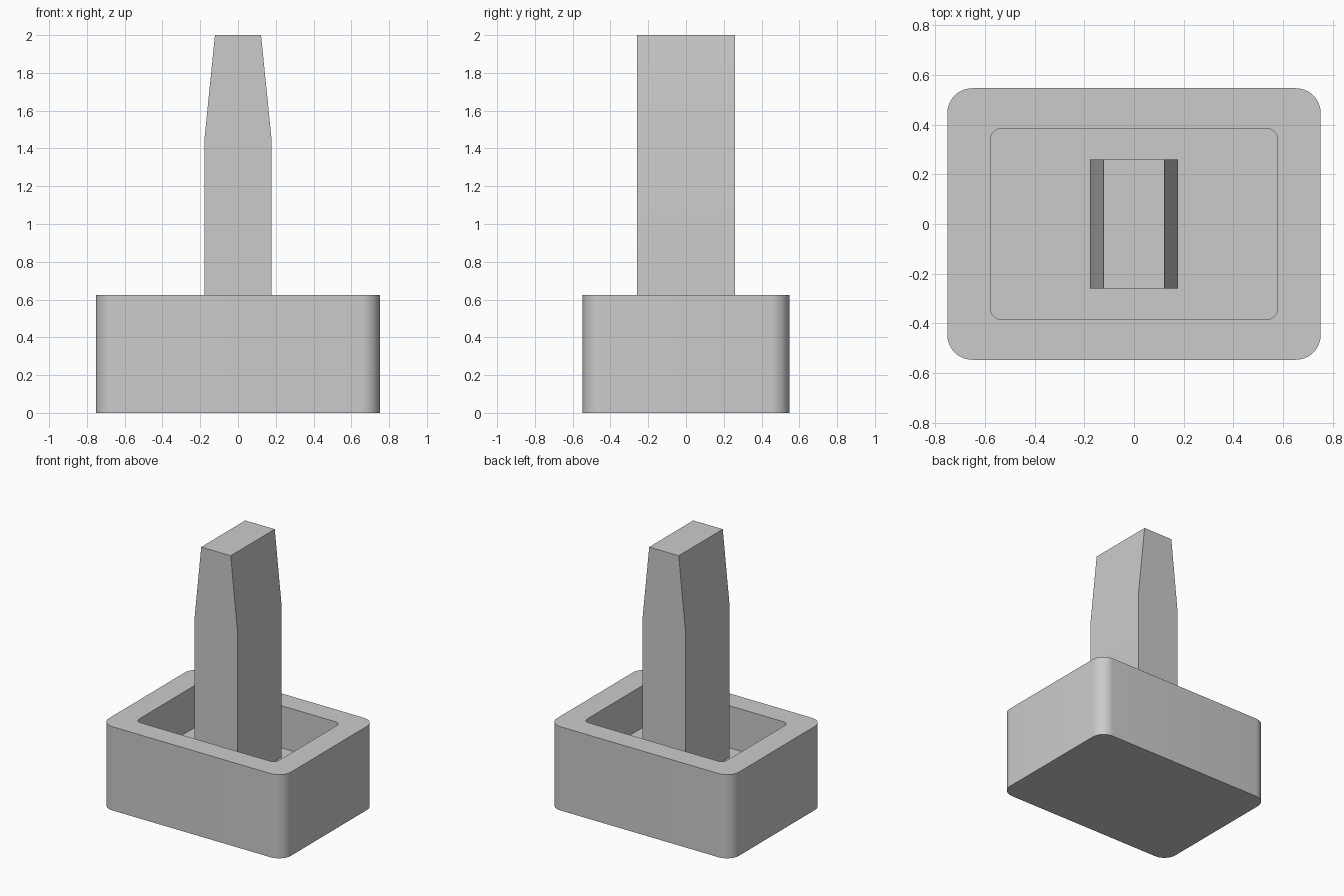
import bpy, bmesh, math

cube = bpy.data.objects.get("Cube")
if cube:
    bpy.data.objects.remove(cube, do_unlink=True)

# Single grey material
GREY = (0.6, 0.6, 0.6, 1.0)
grey = bpy.data.materials.new("plain grey")
grey.use_nodes = True
grey.diffuse_color = GREY
grey.node_tree.nodes["Principled BSDF"].inputs["Base Color"].default_value = GREY

HEIGHT = 0.625
FLOOR = 0.31


def rounded_loop(bm, half_x, half_y, radius, z, steps=10):
    """Ring of vertices around a rounded rectangle."""
    ring = []
    for quarter, (sx, sy) in enumerate([(1, 1), (-1, 1), (-1, -1), (1, -1)]):
        for i in range(steps + 1):
            a = (quarter + i / steps) * math.pi / 2
            ring.append(bm.verts.new((sx * (half_x - radius) + radius * math.cos(a),
                                      sy * (half_y - radius) + radius * math.sin(a), z)))
    return ring


def bridge(bm, lower, upper):
    n = len(lower)
    for i in range(n):
        j = (i + 1) % n
        bm.faces.new((lower[i], lower[j], upper[j], upper[i]))


def finish(bm, name):
    bmesh.ops.recalc_face_normals(bm, faces=bm.faces)
    mesh = bpy.data.meshes.new(name)
    bm.to_mesh(mesh)
    bm.free()
    mesh.materials.append(grey)
    obj = bpy.data.objects.new(name, mesh)
    bpy.context.collection.objects.link(obj)
    bpy.ops.object.select_all(action="DESELECT")
    obj.select_set(True)
    bpy.context.view_layer.objects.active = obj
    bpy.ops.object.shade_smooth_by_angle(angle=math.radians(30))
    return obj


# Open tray: outer wall, rim, inner wall and raised floor
bm = bmesh.new()
rings = [rounded_loop(bm, 0.752, 0.547, 0.1, 0),
         rounded_loop(bm, 0.752, 0.547, 0.1, HEIGHT),
         rounded_loop(bm, 0.578, 0.385, 0.045, HEIGHT),
         rounded_loop(bm, 0.578, 0.385, 0.045, FLOOR)]
for lower, upper in zip(rings, rings[1:]):
    bridge(bm, lower, upper)
bm.faces.new(rings[0])
bm.faces.new(rings[-1])
finish(bm, "base_tray")

# Upright blade: tapered profile extruded front to back
bm = bmesh.new()
half_profile = [(0.178, FLOOR - 0.01), (0.178, 1.445), (0.122, 2.0)]
profile = half_profile + [(-x, z) for x, z in reversed(half_profile)]
front, back = [[bm.verts.new((x, y, z)) for x, z in profile] for y in (-0.26, 0.26)]
bridge(bm, front, back)
bm.faces.new(front)
bm.faces.new(back)
finish(bm, "tapered_post")
